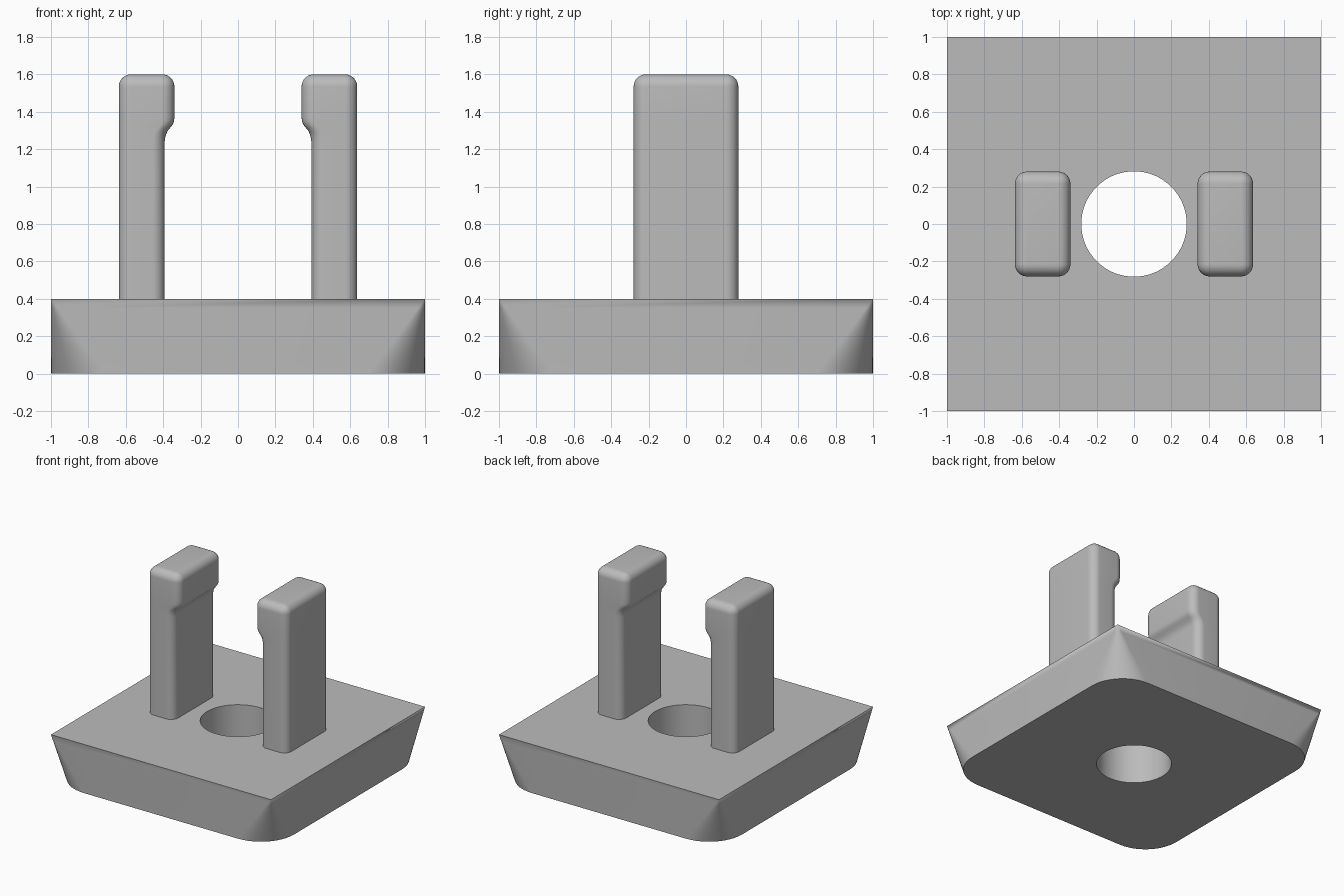
import bpy
import bmesh
from math import sin, cos, pi

old = bpy.data.objects.get("Cube")
if old:
    bpy.data.objects.remove(old, do_unlink=True)

grey = bpy.data.materials.new("plain_grey")
grey.use_nodes = True
colour = (0.5, 0.5, 0.5, 1)
grey.diffuse_color = colour
grey.node_tree.nodes["Principled BSDF"].inputs["Base Color"].default_value = colour

STEPS = 11  # segments in each rounded corner


def rounded_rect(x0, x1, y, r, z):
    """Ring of points around a rounded rectangle, anticlockwise."""
    points = []
    corners = [(x1 - r, y - r), (x0 + r, y - r), (x0 + r, r - y), (x1 - r, r - y)]
    for quarter, (cx, cy) in enumerate(corners):
        for i in range(STEPS + 1):
            a = (quarter + i / STEPS) * pi / 2
            points.append((cx + r * cos(a), cy + r * sin(a), z))
    return points


def circle(r, z):
    """Ring with as many points as a rounded rectangle."""
    n = 4 * (STEPS + 1)
    return [(r * cos((i + 0.5) * 2 * pi / n), r * sin((i + 0.5) * 2 * pi / n), z)
            for i in range(n)]


def loft(name, rings, closed):
    """Skin a stack of rings, either looped back to the start or capped."""
    bm = bmesh.new()
    loops = [[bm.verts.new(p) for p in ring] for ring in rings]
    pairs = list(zip(loops, loops[1:]))
    if closed:
        pairs.append((loops[-1], loops[0]))
    else:
        bm.faces.new(loops[0][::-1])
        bm.faces.new(loops[-1])
    for low, high in pairs:
        for i in range(len(low)):
            j = (i + 1) % len(low)
            bm.faces.new((low[i], low[j], high[j], high[i]))
    bmesh.ops.remove_doubles(bm, verts=bm.verts[:], dist=0.0001)
    bmesh.ops.recalc_face_normals(bm, faces=bm.faces[:])
    mesh = bpy.data.meshes.new(name)
    bm.to_mesh(mesh)
    bm.free()
    mesh.materials.append(grey)
    obj = bpy.data.objects.new(name, mesh)
    bpy.context.collection.objects.link(obj)
    bpy.ops.object.select_all(action='DESELECT')
    obj.select_set(True)
    bpy.context.view_layer.objects.active = obj
    bpy.ops.object.shade_smooth_by_angle()
    return obj


# Base block: corners taper from square at the top to round at the bottom
TOP = 0.4
LEVELS = 8
base_rings = [rounded_rect(-1, 1, 1, 0.3 * (1 - k / LEVELS), TOP * k / LEVELS)
              for k in range(LEVELS + 1)]
base_rings += [circle(0.282, TOP), circle(0.282, 0)]
loft("base_block", base_rings, closed=True)

# Prongs: upright bars with an inward lip near the top and soft edges
OUTER, HALF_DEPTH, HEIGHT, SOFT = 0.637, 0.28, 1.6, 0.065
inner_profile = [(0.392, TOP - 0.02), (0.392, 1.24), (0.388, 1.27), (0.378, 1.295),
                 (0.362, 1.315), (0.348, 1.333), (0.342, 1.35), (0.34, 1.37)]
prong_rings = [rounded_rect(x, OUTER, HALF_DEPTH, SOFT, z) for x, z in inner_profile]
for k in range(9):
    a = k / 8 * pi / 2
    inset = SOFT * (1 - cos(a))
    prong_rings.append(rounded_rect(0.34 + inset, OUTER - inset, HALF_DEPTH - inset,
                                    SOFT - inset, HEIGHT - SOFT + SOFT * sin(a)))

for name, side in (("left_prong", 1), ("right_prong", -1)):
    rings = [[(side * x, y, z) for x, y, z in ring] for ring in prong_rings]
    loft(name, rings, closed=False)
